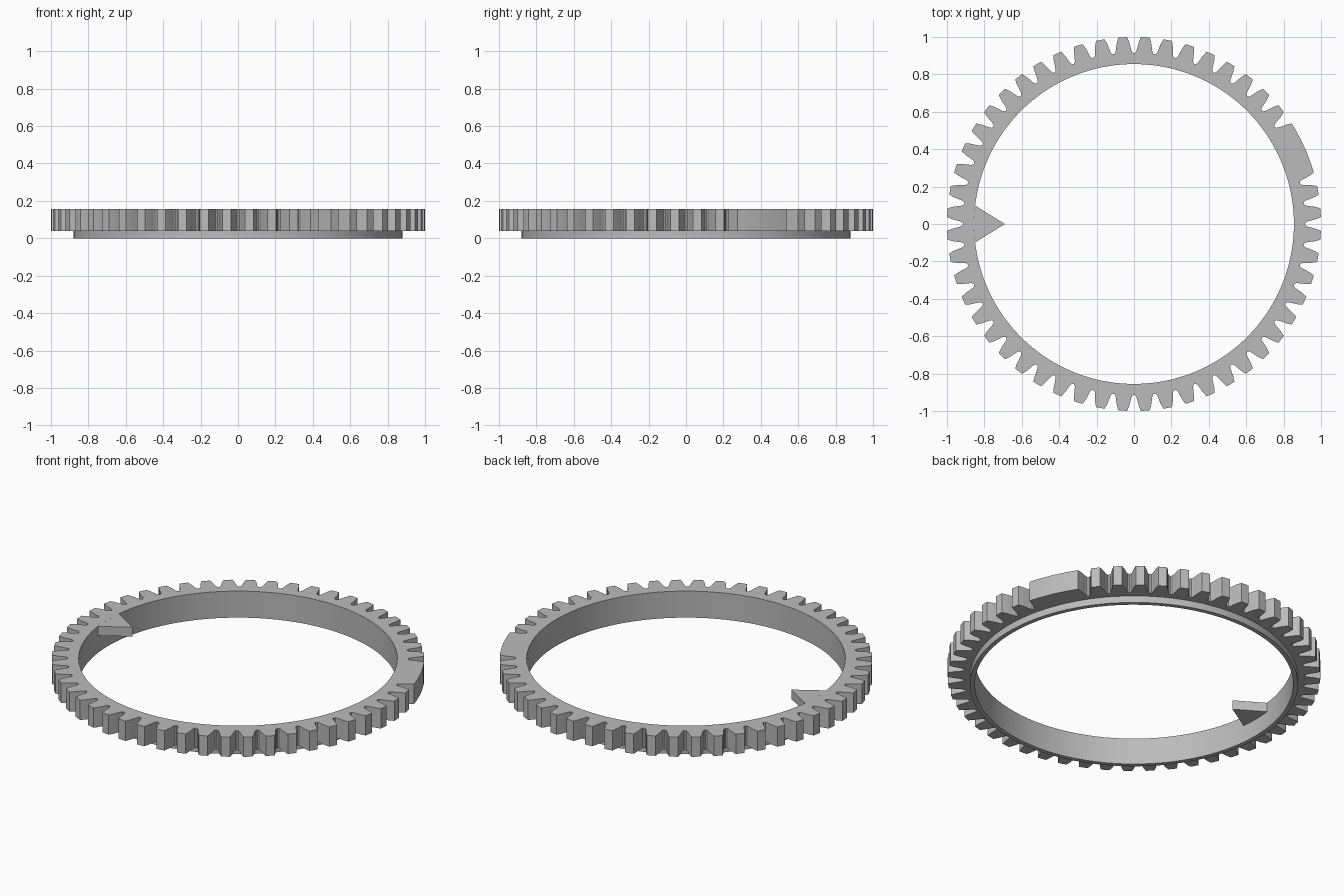
import bpy
import bmesh
from math import cos, sin, radians

cube = bpy.data.objects.get("Cube")
if cube:
    bpy.data.objects.remove(cube, do_unlink=True)

TEETH = 52
PITCH = 360 / TEETH
INNER, FLANGE = 0.855, 0.88
Z_STEP, Z_TOP, Z_POINTER = 0.04, 0.157, 0.102
FILLED = (2, 3, 4)          # neighbouring teeth fused into one block

grey = bpy.data.materials.new("plain grey")
grey.use_nodes = True
colour = (0.5, 0.5, 0.5, 1)
grey.diffuse_color = colour
grey.node_tree.nodes["Principled BSDF"].inputs["Base Color"].default_value = colour


def polar(r, deg, z):
    return (r * cos(radians(deg)), r * sin(radians(deg)), z)


def finish(bm, name):
    bmesh.ops.recalc_face_normals(bm, faces=bm.faces)
    mesh = bpy.data.meshes.new(name)
    bm.to_mesh(mesh)
    bm.free()
    mesh.materials.append(grey)
    obj = bpy.data.objects.new(name, mesh)
    bpy.context.collection.objects.link(obj)
    bpy.ops.object.select_all(action="DESELECT")
    obj.select_set(True)
    bpy.context.view_layer.objects.active = obj
    bpy.ops.object.shade_smooth_by_angle(angle=radians(25))
    return obj


# Half tooth flank from root to tip: (degrees from tooth centre, radius)
flank = [(2.95, 0.917), (2.6, 0.928), (2.35, 0.945), (1.95, 0.972), (1.35, 1.0)]
tooth = [(-PITCH / 2, 0.914)] + [(-a, r) for a, r in flank] + flank[::-1]

# Outline of the whole gear, leaving out the gaps inside the fused block
outline = []
for i in range(TEETH):
    centre = (i + 0.5) * PITCH
    for a, r in tooth:
        gap_before = a < 0 and i in FILLED[1:]
        gap_after = a > 0 and i in FILLED[:-1]
        if r < 1.0 and (gap_before or gap_after):
            continue
        outline.append((centre + a, r))

# Gear ring: a stepped cross-section swept round the outline
bm = bmesh.new()
columns = []
for deg, r in outline:
    section = [(INNER, 0), (INNER, Z_TOP), (r, Z_TOP), (r, Z_STEP),
               (FLANGE, Z_STEP), (FLANGE, 0)]
    columns.append([bm.verts.new(polar(rad, deg, z)) for rad, z in section])
for a, b in zip(columns, columns[1:] + columns[:1]):
    for k in range(len(a)):
        n = (k + 1) % len(a)
        bm.faces.new((a[k], b[k], b[n], a[n]))
finish(bm, "gear_ring")

# Pointer: triangular prism on the inner wall, its back following the ring
bm = bmesh.new()
shape = [(0.69, 180)] + [(INNER, 180 + d) for d in (-6.6, -3.3, 0, 3.3, 6.6)]
base = bm.faces.new([bm.verts.new(polar(r, d, Z_POINTER)) for r, d in shape])
top = bmesh.ops.extrude_face_region(bm, geom=[base])["geom"]
bmesh.ops.translate(bm, vec=(0, 0, Z_TOP - Z_POINTER),
                    verts=[g for g in top if isinstance(g, bmesh.types.BMVert)])
finish(bm, "inner_pointer")
